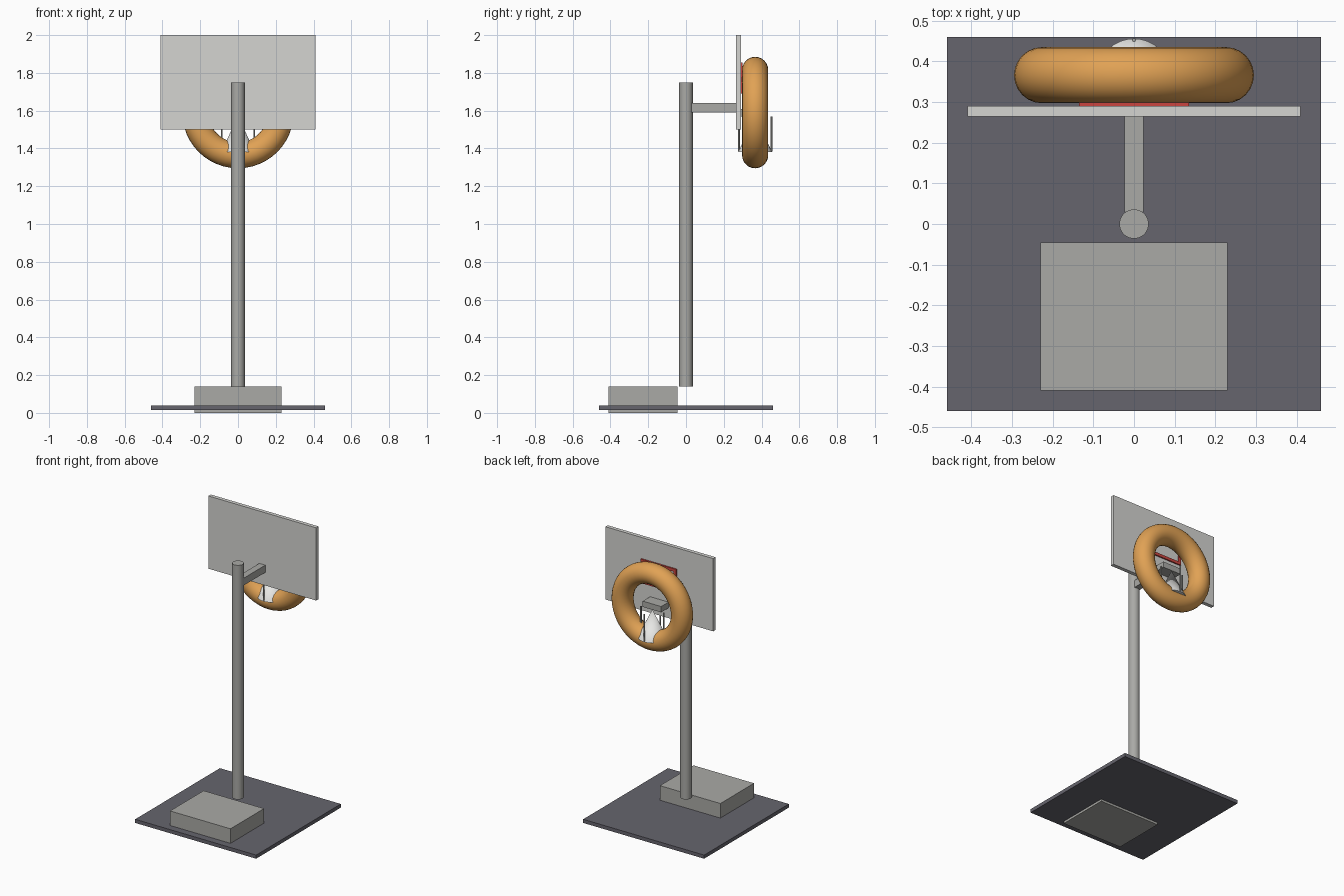
import bpy
import math

cube = bpy.data.objects.get("Cube")
if cube:
    bpy.data.objects.remove(cube, do_unlink=True)


def material(name, rgb):
    m = bpy.data.materials.new(name)
    m.use_nodes = True
    color = (*rgb, 1.0)
    m.diffuse_color = color
    m.node_tree.nodes["Principled BSDF"].inputs["Base Color"].default_value = color
    return m


steel = material("grey_steel", (0.40, 0.40, 0.38))
slab = material("dark_slab", (0.133, 0.13, 0.155))
board = material("light_board", (0.66, 0.66, 0.64))
orange = material("orange_rim", (0.75, 0.36, 0.09))
red = material("red_paint", (0.60, 0.06, 0.05))
white = material("white_net", (0.85, 0.85, 0.83))


def finish(name, mat, smooth=False):
    ob = bpy.context.object
    ob.name = name
    ob.data.materials.append(mat)
    if smooth:
        bpy.ops.object.shade_smooth_by_angle(angle=math.radians(40))
    return ob


def box(name, x, y, z, mat):
    """Box from (min, max) ranges on each axis."""
    bpy.ops.mesh.primitive_cube_add(size=1)
    ob = finish(name, mat)
    for v in ob.data.vertices:
        v.co = [(r[0] + r[1]) / 2 + c * (r[1] - r[0]) for c, r in zip(v.co, (x, y, z))]
    return ob


def cylinder(name, x, y, z, radius, mat, sides, top=None):
    """Upright cylinder, or cone when a top radius is given."""
    bpy.ops.mesh.primitive_cone_add(
        vertices=sides, radius1=radius, radius2=radius if top is None else top,
        depth=z[1] - z[0], location=(x, y, (z[0] + z[1]) / 2))
    return finish(name, mat, True)


# Base and support
box("ground_plate", (-0.46, 0.46), (-0.46, 0.46), (0.015, 0.04), slab)
box("counterweight", (-0.23, 0.23), (-0.41, -0.045), (0, 0.14), steel)
cylinder("pole", 0, 0, (0.14, 1.75), 0.036, steel, 32)
box("support_arm", (-0.023, 0.023), (0.03, 0.265), (1.59, 1.64), steel)

# Backboard with its painted target frame
box("backboard", (-0.41, 0.41), (0.264, 0.29), (1.5, 2.0), board)
for name, z in (("lower", 1.69), ("upper", 1.835)):
    box(f"target_{name}_bar", (-0.135, 0.135), (0.29, 0.299), (z, z + 0.02), red)
for name, x in (("right", -0.135), ("left", 0.115)):
    box(f"target_{name}_bar", (x, x + 0.02), (0.29, 0.299), (1.71, 1.835), red)

# Rim ring and bracket
HOOP_Y = 0.366
bpy.ops.mesh.primitive_torus_add(
    major_segments=48, minor_segments=24, major_radius=0.226, minor_radius=0.069,
    location=(0, HOOP_Y, 1.59), rotation=(math.pi / 2, 0, 0))
finish("rim_ring", orange, True)
box("rim_bracket", (-0.07, 0.07), (0.285, 0.37), (1.57, 1.61), steel)

# Net cone and its hanging strands
cylinder("net_cone", 0, HOOP_Y, (1.38, 1.57), 0.09, white, 32, top=0)
for i in range(4):
    a = i * math.pi / 2
    cylinder(f"net_strand_{i + 1}", 0.086 * math.cos(a), HOOP_Y + 0.086 * math.sin(a),
             (1.385, 1.57), 0.005, steel, 8)
